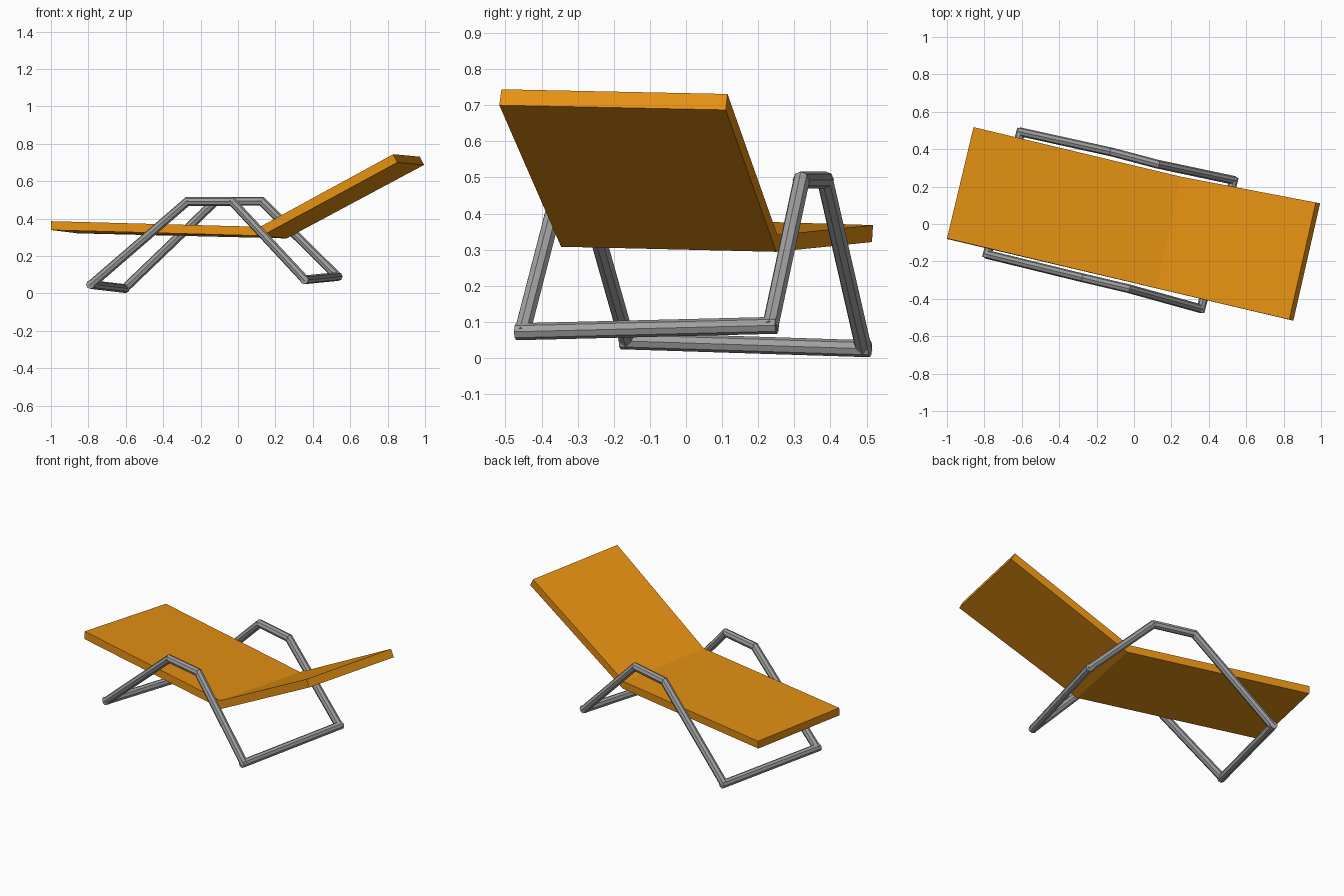
import bpy, bmesh
from mathutils import Vector

if "Cube" in bpy.data.objects:
    bpy.data.objects.remove(bpy.data.objects["Cube"])

TUBE_R = 0.0235
TUBE_SIDES = 8


def material(name, rgb):
    m = bpy.data.materials.new(name)
    m.diffuse_color = (*rgb, 1)
    m.use_nodes = True
    m.node_tree.nodes["Principled BSDF"].inputs["Base Color"].default_value = m.diffuse_color
    return m


orange = material("orange fabric", (0.78, 0.28, 0.006))
grey = material("grey metal", (0.35, 0.35, 0.35))


def finish(bm, name, mat):
    bmesh.ops.recalc_face_normals(bm, faces=bm.faces)
    mesh = bpy.data.meshes.new(name)
    bm.to_mesh(mesh)
    bm.free()
    mesh.materials.append(mat)
    obj = bpy.data.objects.new(name, mesh)
    bpy.context.collection.objects.link(obj)
    return obj


def tube(name, a, b, extend=0.008):
    """Straight capped tube between two joints, running slightly past both."""
    a, b = Vector(a), Vector(b)
    d = b - a
    bm = bmesh.new()
    bmesh.ops.create_cone(bm, cap_ends=True, segments=TUBE_SIDES, radius1=TUBE_R,
                          radius2=TUBE_R, depth=d.length + 2 * extend)
    obj = finish(bm, name, grey)
    obj.location = (a + b) / 2
    obj.rotation_mode = 'QUATERNION'
    obj.rotation_quaternion = d.to_track_quat('Z', 'Y')


# Cushion: a slab lofted through foot end, crease and head end
# (each section: top front, top back, bottom back, bottom front)
sections = [
    [(-1.0, -0.077, 0.386), (-0.858, 0.518, 0.368), (-0.858, 0.515, 0.321), (-1.0, -0.08, 0.339)],
    [(0.118, -0.343, 0.356), (0.25, 0.253, 0.341), (0.26, 0.25, 0.294), (0.128, -0.346, 0.308)],
    [(0.83, -0.511, 0.744), (0.972, 0.115, 0.731), (0.995, 0.11, 0.687), (0.852, -0.517, 0.70)],
]
bm = bmesh.new()
rings = [[bm.verts.new(p) for p in s] for s in sections]
for r0, r1 in zip(rings, rings[1:]):
    for i in range(4):
        j = (i + 1) % 4
        bm.faces.new((r0[i], r0[j], r1[j], r1[i]))
bm.faces.new(rings[0])
bm.faces.new(rings[-1])
finish(bm, "cushion", orange)

# Tubular side frames: foot-end joint, two armrest joints, head-end joint
front = [(-0.785, -0.163, 0.047), (-0.27, -0.289, 0.492), (-0.032, -0.345, 0.492), (0.358, -0.453, 0.073)]
back = [(-0.606, 0.492, 0.026), (-0.12, 0.385, 0.493), (0.126, 0.32, 0.493), (0.532, 0.234, 0.09)]
parts = ["foot_leg", "armrest", "head_leg"]
for side, joints in (("front", front), ("back", back)):
    for part, a, b in zip(parts, joints, joints[1:]):
        tube(f"{side}_{part}", a, b)

# Ground bars joining the two side frames
tube("foot_ground_bar", front[0], back[0], 0.018)
tube("head_ground_bar", front[3], back[3], 0.018)
